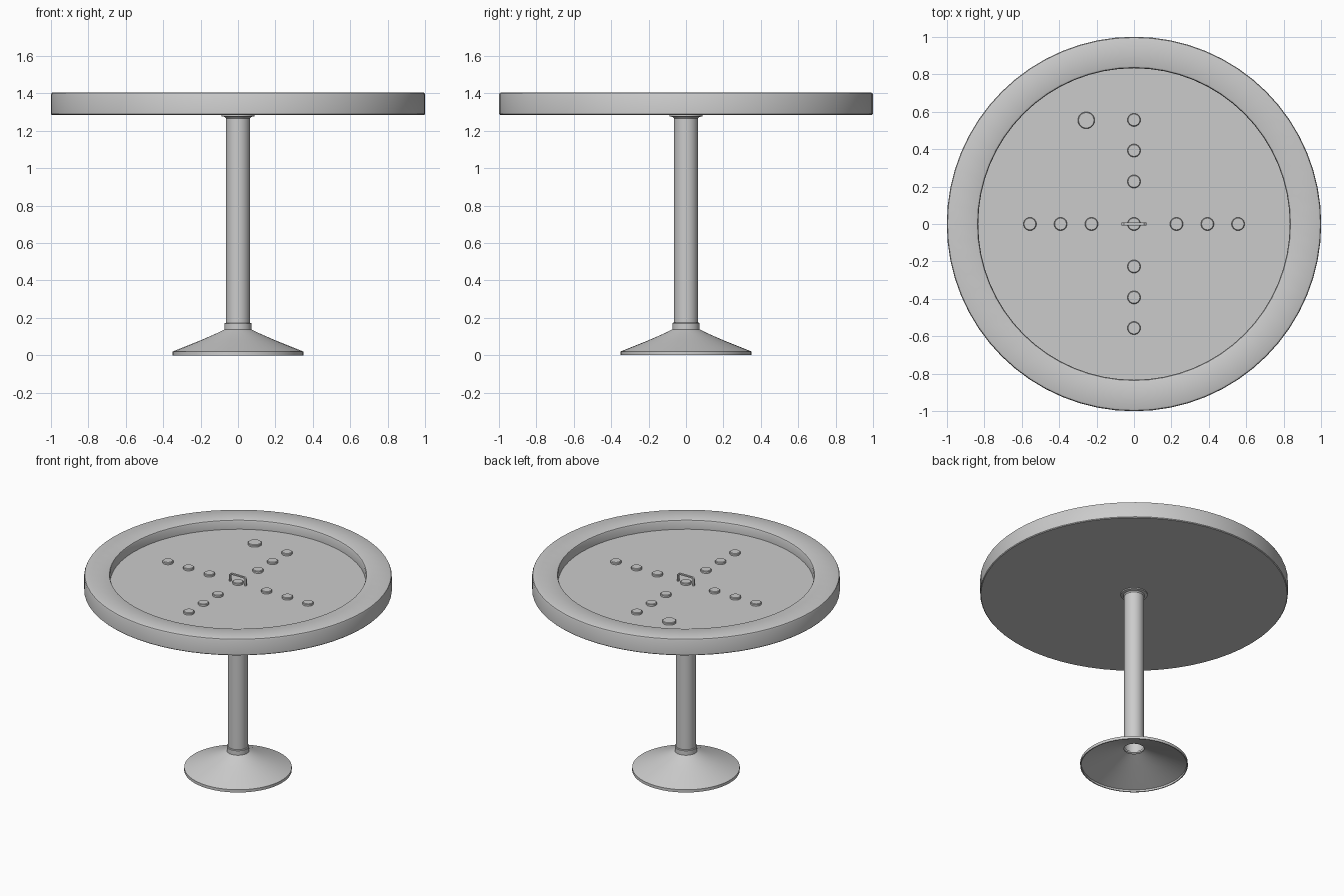
import bpy, bmesh, math

if "Cube" in bpy.data.objects:
    bpy.data.objects.remove(bpy.data.objects["Cube"])


def finish(name, bm):
    """Turn a bmesh into a named, smooth-by-angle object."""
    bmesh.ops.remove_doubles(bm, verts=bm.verts, dist=1e-5)
    mesh = bpy.data.meshes.new(name)
    bm.to_mesh(mesh)
    bm.free()
    ob = bpy.data.objects.new(name, mesh)
    bpy.context.collection.objects.link(ob)
    bpy.ops.object.select_all(action='DESELECT')
    ob.select_set(True)
    bpy.context.view_layer.objects.active = ob
    bpy.ops.object.shade_smooth_by_angle(angle=math.radians(35))
    return ob


def lathe(name, profile, steps, centre=(0, 0)):
    """Spin an (r, z) profile, listed bottom to top on the outside, around z."""
    bm = bmesh.new()
    rings = []
    for r, z in profile:
        if r == 0:
            rings.append([bm.verts.new((*centre, z))] * steps)
        else:
            rings.append([bm.verts.new((centre[0] + r * math.cos(2 * math.pi * i / steps),
                                        centre[1] + r * math.sin(2 * math.pi * i / steps), z))
                          for i in range(steps)])
    for a, b in zip(rings, rings[1:]):
        for i in range(steps):
            j = (i + 1) % steps
            bm.faces.new(list(dict.fromkeys((a[i], a[j], b[j], b[i]))))
    return finish(name, bm)


FLOOR = 1.338

# Round top with a raised rim and softened edges
lathe("table_top", [(0, 1.285), (0.995, 1.285), (1, 1.29), (1, 1.392), (0.996, 1.401), (0.987, 1.405),
                    (0.845, 1.405), (0.836, 1.401), (0.832, 1.392), (0.832, FLOOR), (0, FLOOR)], 64)

# Hollow column with a small flange under the top
lathe("column", [(0.064, 0.14), (0.064, 1.265), (0.07, 1.273), (0.088, 1.277), (0.088, 1.286)], 32)

# Hollow conical foot with a collar around the column
lathe("foot", [(0.066, 0.125), (0.2, 0.07), (0.343, 0.014), (0.343, 0), (0.35, 0), (0.35, 0.02),
               (0.2, 0.08), (0.115, 0.117), (0.073, 0.138), (0.073, 0.17), (0.07, 0.174), (0.064, 0.174)], 48)


# Low round studs laid out as a cross, plus one larger stud
def stud(name, x, y, r):
    lathe(name, [(r, FLOOR - 0.005), (r, FLOOR + 0.012), (r - 0.004, FLOOR + 0.016), (0, FLOOR + 0.016)],
          24, (x, y))


stud("stud_centre", 0, 0, 0.035)
for arm, (dx, dy) in enumerate([(1, 0), (0, 1), (-1, 0), (0, -1)]):
    for k, d in enumerate((0.227, 0.392, 0.556)):
        stud(f"stud_{arm}_{k}", dx * d, dy * d, 0.035)
stud("large_stud", -0.255, 0.554, 0.045)

# Thin upright arch over the centre stud
outer = [(-0.068, 0), (-0.068, 0.048), (-0.054, 0.06), (0.054, 0.06), (0.068, 0.048), (0.068, 0)]
inner = [(-0.058, 0), (-0.058, 0.044), (-0.05, 0.051), (0.05, 0.051), (0.058, 0.044), (0.058, 0)]
bm = bmesh.new()
layers = [[[bm.verts.new((x, y, FLOOR + z)) for x, z in line] for line in (outer, inner)] for y in (-0.007, 0.007)]
(fo, fi), (bo, bi) = layers
for i in range(5):
    for a, b in ((fo, fi), (fi, bi), (bi, bo), (bo, fo)):
        bm.faces.new((a[i], a[i + 1], b[i + 1], b[i]))
for i in (0, 5):
    bm.faces.new((fo[i], fi[i], bi[i], bo[i]))
bmesh.ops.recalc_face_normals(bm, faces=bm.faces)
finish("centre_arch", bm)
